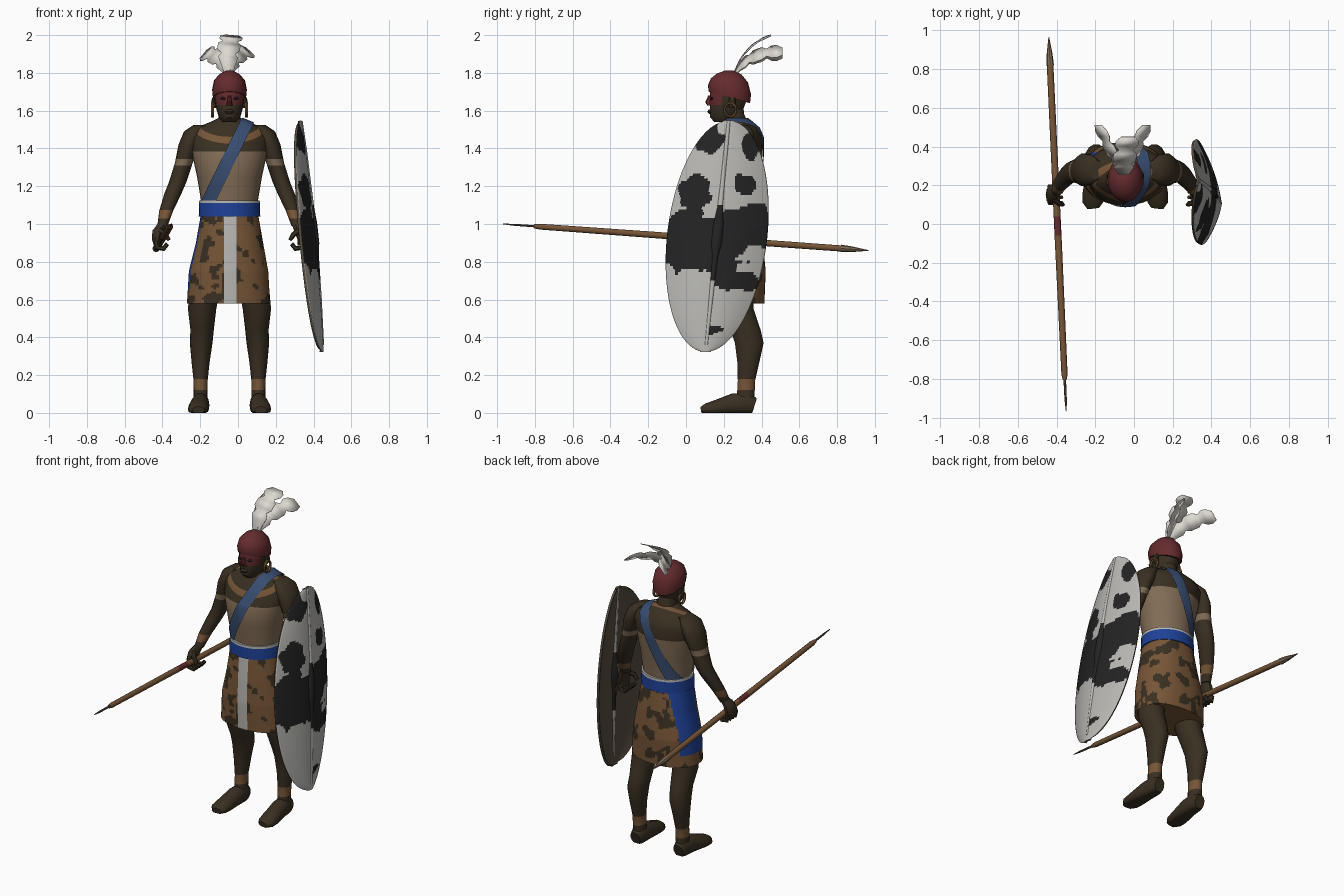
import bpy, bmesh, math
from mathutils import Vector, noise

cube = bpy.data.objects.get("Cube")
if cube:
    bpy.data.objects.remove(cube, do_unlink=True)

CX = -0.045  # centre line of the body
ACROSS, BACK, UP = Vector((1, 0, 0)), Vector((0, 1, 0)), Vector((0, 0, 1))


def material(name, *rgb):
    m = bpy.data.materials.new(name)
    m.use_nodes = True
    m.diffuse_color = (*rgb, 1)
    m.node_tree.nodes["Principled BSDF"].inputs["Base Color"].default_value = (*rgb, 1)
    return m


skin = material("dark skin", .042, .029, .016)
hide = material("tawny hide", .185, .092, .038)
vest = material("tan cloth", .22, .15, .092)
maroon = material("maroon cloth", .13, .024, .027)
blue = material("royal blue cloth", .013, .052, .31)
denim = material("faded blue cloth", .04, .075, .165)
white = material("feather white", .72, .69, .64)
pale = material("pale grey hide", .48, .475, .45)
black = material("black hide", .017, .017, .017)
backing = material("dark leather", .1, .076, .052)


def finish(name, bm, *mats):
    me = bpy.data.meshes.new(name)
    bm.to_mesh(me)
    bm.free()
    for m in mats:
        me.materials.append(m)
    me.shade_smooth()
    me.set_sharp_from_angle(angle=math.radians(40))
    ob = bpy.data.objects.new(name, me)
    bpy.context.collection.objects.link(ob)
    return ob


def rounded(c, power):
    return math.copysign(abs(c) ** power, c)


def loft(name, rings, mat, sides=14, up=None, rows=1, power=1):
    """Skin of ellipses (x, y, z, a, b), level or, given an up axis, square to their path."""
    rings = [Vector(r) for r in rings]
    if rows > 1:
        rings = [p.lerp(q, k / rows) for p, q in zip(rings, rings[1:])
                 for k in range(rows)] + [rings[-1]]
    bm, loops = bmesh.new(), []
    for i, r in enumerate(rings):
        u, v = ACROSS, BACK
        if up:
            t = Vector(rings[min(i + 1, len(rings) - 1)][:3]) - Vector(rings[max(i - 1, 0)][:3])
            u = t.cross(up).normalized()
            v = u.cross(t).normalized()
        ring = []
        for k in range(sides):
            a = math.tau * k / sides
            ring.append(bm.verts.new(Vector(r[:3]) + u * r[3] * rounded(math.cos(a), power)
                                     + v * r[4] * rounded(math.sin(a), power)))
        loops.append(ring)
    for p, q in zip(loops, loops[1:]):
        for k in range(sides):
            n = (k + 1) % sides
            bm.faces.new((p[k], p[n], q[n], q[k]))
    bm.faces.new(loops[0])
    bm.faces.new(loops[-1])
    bmesh.ops.recalc_face_normals(bm, faces=bm.faces)
    return finish(name, bm, mat)


def paint(ob, mat, test, normal=UP, cuts=()):
    """Cut along parallel planes, then colour the faces that pass the test."""
    bm = bmesh.new()
    bm.from_mesh(ob.data)
    normal = Vector(normal)
    for d in cuts:
        bmesh.ops.bisect_plane(bm, geom=bm.verts[:] + bm.edges[:] + bm.faces[:],
                               plane_co=normal * d / normal.length_squared, plane_no=normal)
    ob.data.materials.append(mat)
    for f in bm.faces:
        if test(f.calc_center_median()):
            f.material_index = len(ob.data.materials) - 1
    bm.to_mesh(ob.data)
    bm.free()


def band(ob, mat, lo, hi, normal=UP):
    n = Vector(normal)
    paint(ob, mat, lambda c: lo < c.dot(n) < hi, n, (lo, hi))


# Torso with vest and collar
torso = loft("torso", [(CX, .25, 1.02, .15, .13), (CX, .25, 1.12, .15, .13),
                       (CX, .245, 1.25, .172, .148), (CX, .25, 1.38, .2, .156),
                       (CX, .27, 1.46, .212, .135), (CX, .275, 1.505, .19, .112),
                       (CX, .27, 1.545, .09, .08), (CX, .265, 1.56, .06, .065)], skin, 28)
band(torso, vest, 1.02, 1.385)
band(torso, hide, 1.355, 1.38, (0, -.6, 1))
loft("neck", [(CX, .27, 1.5, .07, .075), (CX, .25, 1.58, .055, .06), (CX, .24, 1.66, .055, .06)], skin)

# Shoulder sash, cut from an inflated copy of the torso
bm = bmesh.new()
bm.from_mesh(torso.data)
bm.normal_update()
for v, n in [(v, v.normal.copy()) for v in bm.verts]:
    v.co += n * .008
edge = Vector((.9, 0, -.44))
mid = Vector((-.055, 0, 1.33))
for co, no in ((mid + edge * .035, edge), (mid - edge * .035, -edge),
               (Vector((0, 0, 1.56)), UP), (Vector((0, 0, 1.05)), -UP)):
    bmesh.ops.bisect_plane(bm, geom=bm.verts[:] + bm.edges[:] + bm.faces[:],
                           plane_co=co, plane_no=no, clear_outer=True)
for f in bm.faces:
    f.material_index = 0
finish("shoulder_sash", bm, denim)

# Skirt with spots, hip drape and front strip
skirt = loft("skirt", [(CX, .25, 1.06, .15, .135), (CX, .255, .9, .178, .152),
                       (CX - .005, .26, .75, .21, .162), (CX - .005, .26, .58, .22, .155)],
             hide, 96, rows=16, power=.88)
paint(skirt, skin, lambda c: noise.noise(c * 12) + .5 * noise.noise(c * 27) > .2)
paint(skirt, blue, lambda c: c.x < -.1 and c.z > .65 and .2 < c.y < .37)
paint(skirt, pale, lambda c: abs(c.x + .04) < .033 and c.y < .2 and c.z > .585,
      ACROSS, (-.073, -.007))
belt = loft("belt", [(CX, .25, 1.04, .163, .146), (CX, .25, 1.125, .16, .144)], blue, 28)
band(belt, pale, 1.11, 1.13)

# Head, painted face, nose, cap
head = loft("head", [(CX, .195, 1.54, .035, .045), (CX, .2, 1.565, .057, .075),
                     (CX, .215, 1.61, .07, .09), (CX, .225, 1.66, .078, .1),
                     (CX, .23, 1.72, .085, .105), (CX, .23, 1.77, .06, .07)], skin, 18)
paint(head, maroon, lambda c: 1.63 < c.z < 1.73 and c.y < .2, UP, (1.63,))
for s in (-1, 1):
    loft("left_eye" if s > 0 else "right_eye",
         [(CX + s * .033, .14, 1.672, .008, .006), (CX + s * .033, .136, 1.664, .016, .008),
          (CX + s * .033, .137, 1.656, .008, .006)], black, 8)
loft("nose", [(CX, .128, 1.68, .008, .01), (CX, .122, 1.645, .013, .02),
              (CX, .128, 1.628, .017, .016)], maroon, 8)
loft("lips", [(CX, .132, 1.605, .018, .012), (CX, .128, 1.595, .026, .016),
              (CX, .133, 1.583, .018, .012)], skin, 8)
cap = loft("cap", [(CX, .23, 1.67, .088, .111), (CX, .23, 1.71, .092, .116),
                   (CX, .23, 1.76, .082, .1), (CX, .23, 1.795, .052, .065),
                   (CX, .23, 1.813, .015, .02)], maroon, 18)
for v in cap.data.vertices:
    v.co.z -= .28 * (v.co.y - .23) * (1.82 - v.co.z) / .15

# Feather plume: broad notched sheets swept up and back
for name, tip, bend, wide in (("middle_feather", (-.03, .45, 2), (-.06, .3, 1.95), .06),
                              ("left_feather", (.065, .51, 1.915), (-.02, .33, 1.92), .048),
                              ("right_feather", (-.185, .51, 1.9), (-.1, .33, 1.92), .048)):
    root, bend, tip = Vector((-.05, .25, 1.79)), Vector(bend), Vector(tip)
    breadth = Vector((tip.z - root.z, 0, root.x - tip.x)).normalized()
    bm, pairs = bmesh.new(), []
    for k in range(13):
        t = k / 12
        c = root.lerp(bend, t).lerp(bend.lerp(tip, t), t)
        w = wide * min(1, .35 + 1.6 * t) * (.6 if k in (5, 9, 12) else 1)
        pairs.append([bm.verts.new(c + breadth * s * w) for s in (-1, 1)])
    for (a, b), (c, d) in zip(pairs, pairs[1:]):
        bm.faces.new((a, b, d, c))
    plume = finish(name, bm, white)
    plume.modifiers.new("thickness", "SOLIDIFY").thickness = .003

# Mirrored limbs
for side, s in (("right", -1), ("left", 1)):
    def mirrored(rings):
        return [(CX + s * r[0], *r[1:]) for r in rings]

    arm = loft(side + "_arm", mirrored([
        (.15, .28, 1.525, .04, .05), (.187, .28, 1.49, .054, .08), (.215, .28, 1.42, .055, .086),
        (.243, .275, 1.32, .047, .065), (.275, .27, 1.22, .046, .055), (.3, .25, 1.16, .045, .05),
        (.335, .21, 1.07, .037, .042), (.355, .175, .99, .027, .035)]), skin)
    band(arm, vest, 1.31, 1.345)
    band(arm, hide, 1.03, 1.075)

    # Hand curled round a grip
    loft(side + "_palm", mirrored([(.355, .175, 1.0, .026, .033), (.375, .16, .965, .033, .045),
                                   (.385, .15, .92, .026, .05), (.38, .15, .885, .02, .045)]), skin, 10)
    for k in range(4):
        y = .11 + .028 * k
        loft(f"{side}_finger_{k + 1}", mirrored([
            (.39, y, .91, .014, .013), (.383, y, .875, .014, .013),
            (.35, y, .87, .014, .013), (.328, y, .895, .011, .01)]), skin, 6, up=BACK)
    loft(side + "_thumb", mirrored([(.37, .13, .965, .015, .018), (.34, .105, .945, .014, .014),
                                    (.32, .1, .915, .01, .01)]), skin, 6, up=UP)

    # Leg with anklet, and flat-soled foot
    leg = loft(side + "_leg", mirrored([
        (.13, .265, .66, .08, .09), (.145, .275, .55, .075, .085), (.145, .315, .44, .062, .082),
        (.15, .335, .37, .06, .078), (.153, .33, .27, .048, .06),
        (.153, .32, .17, .037, .047), (.153, .315, .06, .038, .048)]), skin)
    band(leg, hide, .12, .18)
    foot = loft(side + "_foot", mirrored([
        (.153, .362, .035, .034, .045), (.153, .33, .045, .046, .064), (.156, .25, .04, .05, .064),
        (.165, .16, .024, .055, .045), (.168, .11, .018, .052, .034), (.165, .082, .014, .032, .02)]),
        skin, 14, up=UP)
    for v in foot.data.vertices:
        v.co.z = max(0, v.co.z)

    # Ear and hoop
    loft(side + "_ear", mirrored([(.076, .24, 1.615, .01, .012), (.085, .245, 1.64, .012, .02),
                                  (.082, .245, 1.67, .01, .016)]), skin, 8)
    hoop = [(.09, .235 + .03 * math.sin(a), 1.605 + .036 * math.cos(a), .007, .009)
            for a in (math.tau * k / 14 for k in range(15))]
    loft(side + "_earring", mirrored(hoop), hide, 6, up=ACROSS)

# Spear
tail, point = Vector((-.44, .965, .86)), Vector((-.35, -.968, 1.0))


def along(*stops):
    return [(*point.lerp(tail, t), r, r) for t, r in stops]


shaft = loft("spear_shaft", along((.085, .011), (.1, .016), (.45, .018), (.93, .017)), hide, 10, up=UP)
band(shaft, maroon, -.06, .04, BACK)
loft("spear_needle", along((0, .002), (.03, .006), (.1, .007)), backing, 6, up=UP)
loft("spear_tail", along((.925, .02), (.955, .015), (1, .002)), vest, 8, up=UP)


# Shield: bowed oval leaning outwards, with hide patches
def shield_point(z, u):
    t = (1.54 - z) / 1.22
    f = math.sqrt(max(.012, 1 - ((z - .935) / .612) ** 2))
    return Vector((.338 + .175 * t - .06 * t * t - .075 * f * u * u,
                   .165 + .1 * (z - .935) + .266 * f * u, z))


patches = ((.03, .9, .2, .17), (.05, 1.16, .09, .09), (.32, .96, .16, .15), (.32, 1.21, .06, .07),
           (.29, .7, .1, .05), (.12, 1.45, .08, .08), (.35, 1.4, .04, .07), (.15, .44, .04, .02),
           (.2, .79, .07, .1))


def is_black(c):
    y = c.y + .03 * noise.noise(c * 13)
    z = c.z + .05 * noise.noise(c * 11 + UP)
    if ((y - .37) / .1) ** 2 + ((z - .84) / .032) ** 2 < 1:
        return False
    return any(((y - p[0]) / p[2]) ** 2 + ((z - p[1]) / p[3]) ** 2 < 1 for p in patches)


bm = bmesh.new()
rows = [[bm.verts.new(shield_point(.935 + .612 * math.cos(math.pi * i / 120), j / 32))
         for j in range(-32, 33)] for i in range(121)]
for p, q in zip(rows, rows[1:]):
    for j in range(64):
        bm.faces.new((p[j], q[j], q[j + 1], p[j + 1]))
shield = finish("shield", bm, pale)
paint(shield, black, is_black)
shield.data.materials.append(backing)
solid = shield.modifiers.new("thickness", "SOLIDIFY")
solid.thickness, solid.offset = .014, -1
solid.material_offset = solid.material_offset_rim = 2

# Shield spine with swollen boss, and grip behind
spine = loft("shield_spine", [(*(shield_point(z, 0) - ACROSS * r * .5), r, r) for z, r in (
    (1.545, .01), (1.4, .013), (1.2, .014), (1.09, .017), (1.0, .032), (.9, .034), (.83, .018),
    (.6, .013), (.36, .009))], pale, 10)
band(spine, black, .7, 1.1)
loft("shield_grip", [(*(shield_point(z, 0) - ACROSS * dx), .012, .016) for z, dx in (
    (1.05, .01), (1.0, .05), (.88, .055), (.83, .01))], backing, 8)
